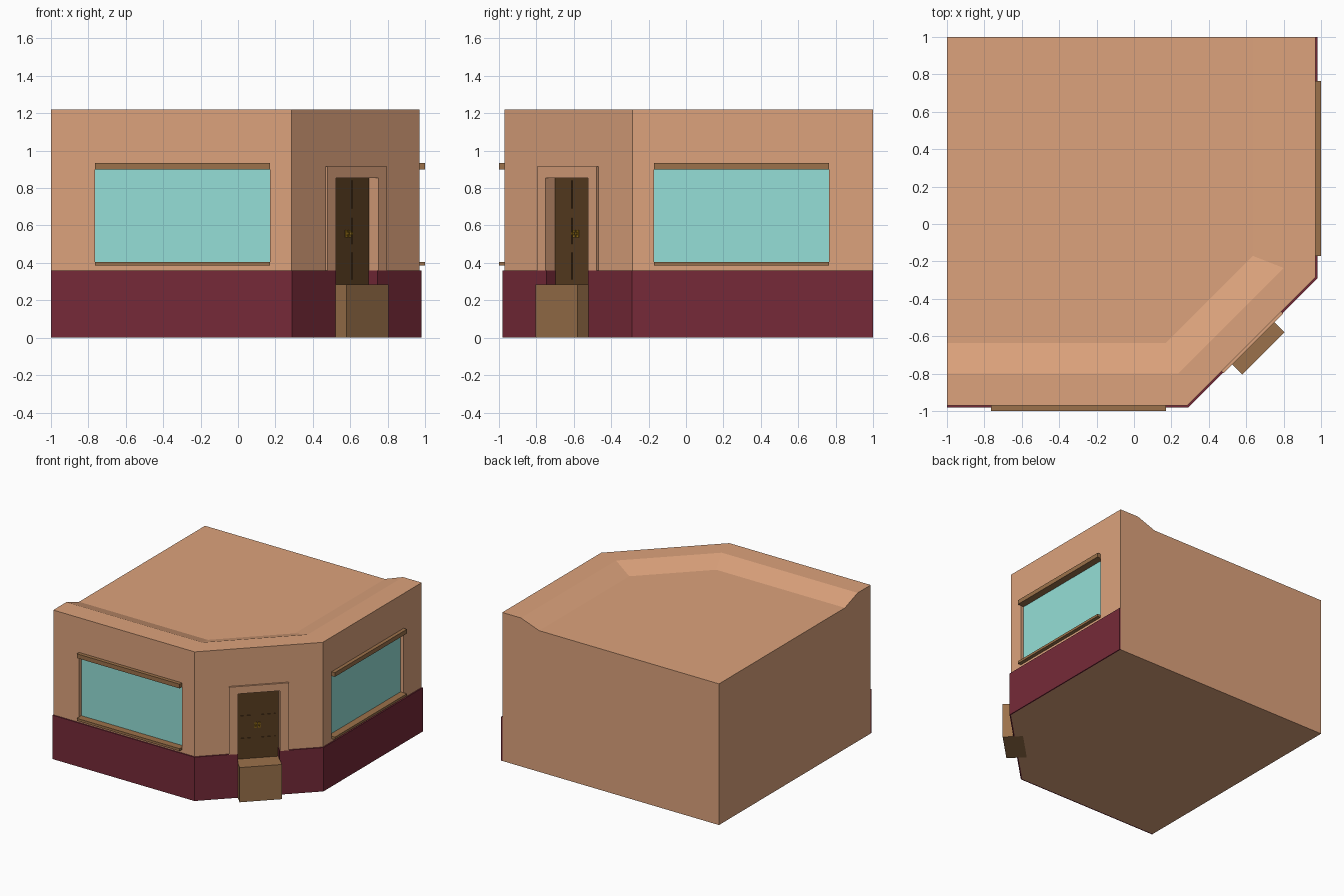
import bpy, bmesh
from math import radians
from mathutils import Matrix, Vector

if "Cube" in bpy.data.objects:
    bpy.data.objects.remove(bpy.data.objects["Cube"])


def material(name, r, g, b):
    m = bpy.data.materials.new(name)
    m.diffuse_color = [(c / 255) ** 2.2 for c in (r, g, b)] + [1]
    m.use_nodes = True
    m.node_tree.nodes["Principled BSDF"].inputs["Base Color"].default_value = m.diffuse_color
    return m


PLASTER = material("plaster", 219, 161, 123)
BASE = material("base_paint", 117, 46, 59)
GLASS = material("glass", 147, 222, 214)
TRIM = material("trim_wood", 154, 113, 76)
DOOR = material("door_wood", 90, 64, 38)
BRASS = material("brass", 150, 112, 28)


def mesh_object(name, verts, faces, mat=None):
    me = bpy.data.meshes.new(name)
    me.from_pydata([tuple(v) for v in verts], [], faces)
    bm = bmesh.new()
    bm.from_mesh(me)
    bmesh.ops.recalc_face_normals(bm, faces=bm.faces)
    bm.to_mesh(me)
    bm.free()
    ob = bpy.data.objects.new(name, me)
    bpy.context.collection.objects.link(ob)
    if mat:
        me.materials.append(mat)
    return ob


def box(name, angle, s, d, z, mat=None):
    """Box on a facade: s along the wall, d outward from the centre, z up."""
    rot = Matrix.Rotation(radians(angle), 4, 'Z')
    v = [rot @ Vector((a, -b, c)) for c in z for b in d for a in s]
    f = [(0, 1, 3, 2), (4, 5, 7, 6), (0, 1, 5, 4), (2, 3, 7, 6), (0, 2, 6, 4), (1, 3, 7, 5)]
    return mesh_object(name, v, f, mat)


def cut(target, cutter):
    m = target.modifiers.new("opening", 'BOOLEAN')
    m.operation, m.object, m.solver = 'DIFFERENCE', cutter, 'EXACT'
    cutter.hide_render = True
    cutter.hide_viewport = True
    cutter.display_type = 'WIRE'


def street_line(d, e, z):
    """Street side of the plan, with its cut-off corner."""
    return [(-1, -d, z), (e, -d, z), (d, -e, z), (d, 1, z)]


# Building shell with a sloped inner parapet on the street side
v = (street_line(.97, .285, 0) + street_line(.97, .285, 1.22)
     + street_line(.80, .235, 1.22) + street_line(.635, .17, 1.16)
     + [(-1, 1, 0), (-1, 1, 1.16)])
f = [(r + i, r + i + 1, r + i + 5, r + i + 4) for r in (0, 4, 8) for i in range(3)]
f += [(0, 1, 2, 3, 16), (12, 13, 14, 15, 17),
      (0, 4, 8, 12, 17, 16), (3, 7, 11, 15, 17, 16)]
walls = mesh_object("walls", v, f, PLASTER)

# Painted base strip
v = (street_line(.97, .285, 0) + street_line(.98, .29, 0)
     + street_line(.97, .285, .36) + street_line(.98, .29, .36))
f = []
for i in range(3):
    f += [(a + i, a + i + 1, b + i + 1, b + i)
          for a, b in ((0, 4), (8, 12), (0, 8), (4, 12))]
f += [(0, 4, 12, 8), (3, 7, 15, 11)]
base = mesh_object("base_strip", v, f, BASE)

# Shop windows, mirrored about the corner
for side, ang, s in (("front", 0, (-.765, .17)), ("right", 90, (-.17, .765))):
    cut(walls, box(side + "_window_cutter", ang, s, (.935, 1.1), (.395, .91)))
    box(side + "_window_glass", ang, s, (.935, .942), (.395, .91), GLASS)
    box(side + "_window_lintel", ang, s, (.942, 1.0), (.90, .935), TRIM)
    box(side + "_window_sill", ang, s, (.942, 1.0), (.385, .405), TRIM)

# Corner doorway recess
door_cutter = box("door_cutter", 45, (-.16, .16), (.82, 1.1), (.27, .855))
cut(walls, door_cutter)
cut(base, door_cutter)

# Door, its raised panels, handles, surround and painted reveals
box("door", 45, (-.16, .16), (.82, .83), (.28, .855), DOOR)
for side, k in (("left", -1), ("right", 1)):
    def mirrored(a, b):
        return sorted((k * a, k * b))
    for row, z in (("bottom", (.31, .455)), ("middle", (.50, .64)), ("top", (.69, .84))):
        box(f"door_panel_{row}_{side}", 45, mirrored(.03, .138), (.829, .834), z, DOOR)
    box("handle_plate_" + side, 45, mirrored(.004, .022), (.829, .836), (.535, .577), BRASS)
    box("handle_" + side, 45, mirrored(.008, .018), (.835, .85), (.55, .564), BRASS)
    box("door_jamb_" + side, 45, mirrored(.16, .226), (.885, .902), (.36, .915), PLASTER)
    box("painted_reveal_" + side, 45, mirrored(.157, .161), (.83, .898), (.28, .36), BASE)
box("door_head", 45, (-.16, .16), (.885, .902), (.855, .915), PLASTER)

# Door step
box("door_step", 45, (-.16, .16), (.825, .979), (0, .285), TRIM)
